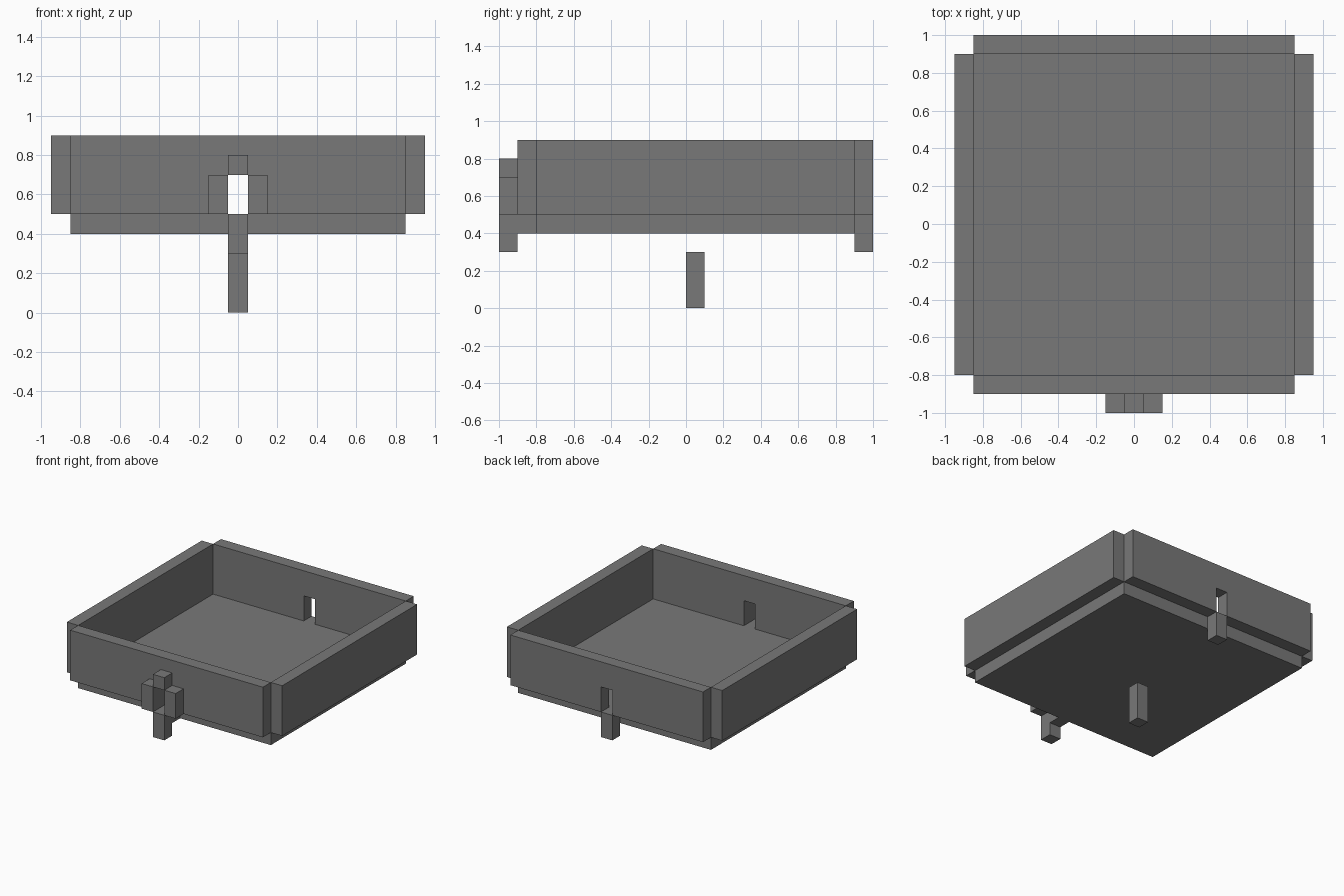
import bpy
import bmesh

default_cube = bpy.data.objects.get("Cube")
if default_cube:
    bpy.data.objects.remove(default_cube, do_unlink=True)

# One plain grey for every part
grey = bpy.data.materials.new("mid grey")
grey.use_nodes = True
colour = (0.19, 0.19, 0.19, 1.0)
grey.diffuse_color = colour
grey.node_tree.nodes["Principled BSDF"].inputs["Base Color"].default_value = colour


def prism(name, outline, y0, y1):
    """Extrude an outline in the xz plane from y0 to y1."""
    bm = bmesh.new()
    face = bm.faces.new([bm.verts.new((x, y0, z)) for x, z in outline])
    moved = bmesh.ops.extrude_face_region(bm, geom=[face])["geom"]
    verts = [v for v in moved if isinstance(v, bmesh.types.BMVert)]
    bmesh.ops.translate(bm, verts=verts, vec=(0, y1 - y0, 0))
    bmesh.ops.recalc_face_normals(bm, faces=bm.faces)
    mesh = bpy.data.meshes.new(name)
    bm.to_mesh(mesh)
    bm.free()
    mesh.materials.append(grey)
    obj = bpy.data.objects.new(name, mesh)
    bpy.context.collection.objects.link(obj)
    return obj


def box(name, x0, x1, y0, y1, z0, z1):
    return prism(name, [(x0, z0), (x1, z0), (x1, z1), (x0, z1)], y0, y1)


T = 0.1                      # thickness shared by all parts
H = T / 2                    # half width of pegs and openings
W = 0.85                     # half width of the tray floor
FRONT, BACK = -0.8, 0.9      # inner faces of the end walls
BASE, RIM, SLOT = 0.5, 0.9, 0.7

# Tray floor
box("tray_floor", -W, W, FRONT, BACK, BASE - T, BASE)

# End walls with a slot at the bottom centre
slotted = [(-W, BASE), (-H, BASE), (-H, SLOT), (H, SLOT),
           (H, BASE), (W, BASE), (W, RIM), (-W, RIM)]
prism("front_wall", slotted, FRONT - T, FRONT)
prism("back_wall", slotted, BACK, BACK + T)

# Side walls and the blocks either side of the front slot
for side, s in (("left", 1), ("right", -1)):
    x0, x1 = sorted((s * W, s * (W + T)))
    box(side + "_wall", x0, x1, FRONT, BACK, BASE, RIM)
    x0, x1 = sorted((s * H, s * (H + T)))
    box(side + "_slot_block", x0, x1, FRONT - 2 * T, FRONT - T, BASE, SLOT)

# Block above the front slot, sill under it, and the pegs
box("top_slot_block", -H, H, FRONT - 2 * T, FRONT - T, SLOT, SLOT + T)
box("front_slot_sill", -H, H, FRONT - T, FRONT, BASE - T, BASE)
box("front_peg", -H, H, FRONT - 2 * T, FRONT - T, 0.3, BASE)
box("back_peg", -H, H, BACK, BACK + T, 0.3, BASE)
box("centre_peg", -H, H, 0, T, 0, 0.3)
